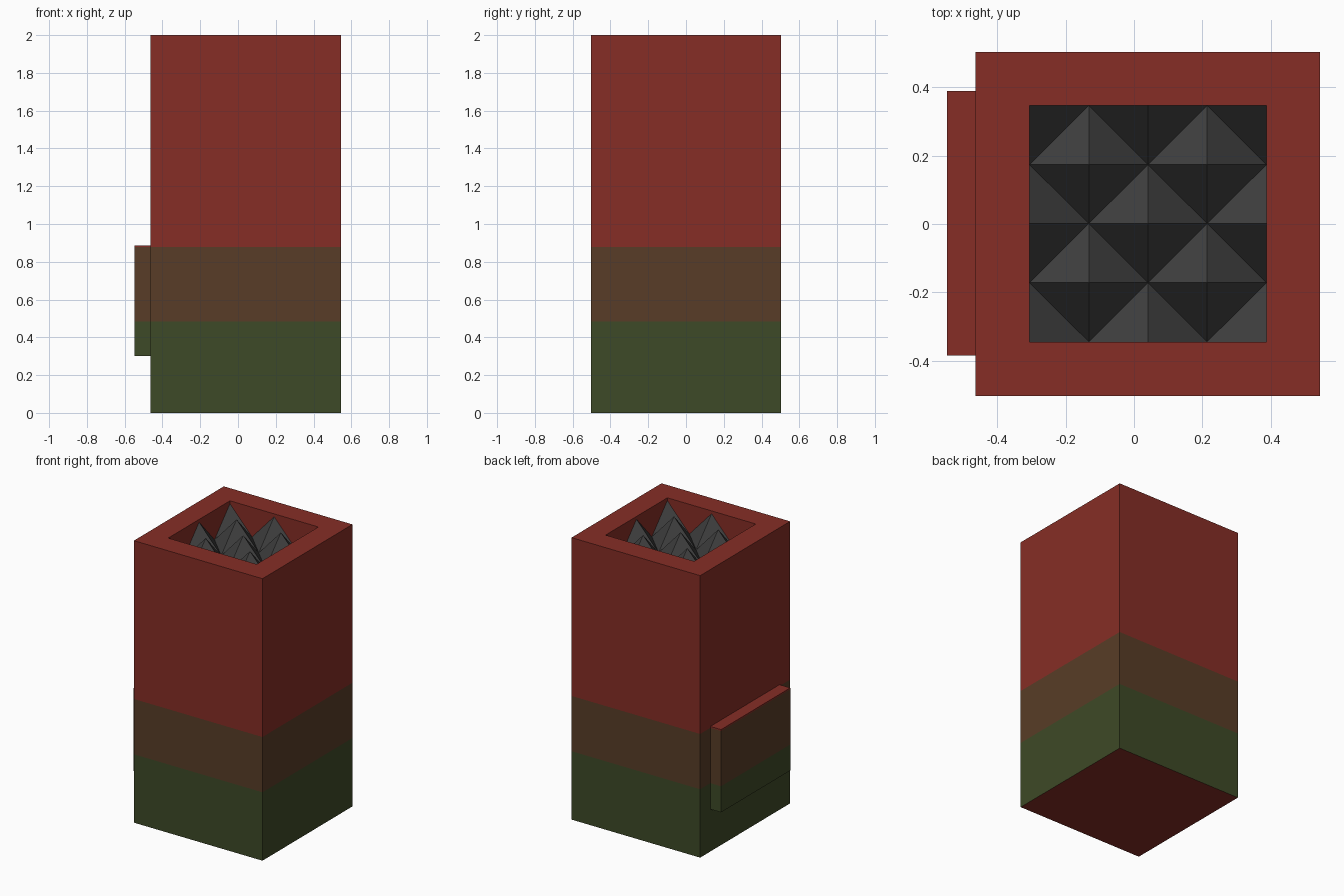
import bpy, bmesh

if "Cube" in bpy.data.objects:
    bpy.data.objects.remove(bpy.data.objects["Cube"])


def material(name, rgb):
    m = bpy.data.materials.new(name)
    m.diffuse_color = (*rgb, 1.0)
    m.use_nodes = True
    m.node_tree.nodes["Principled BSDF"].inputs["Base Color"].default_value = m.diffuse_color
    return m


RED = material("brick red", (0.236, 0.027, 0.019))
BROWN = material("earth brown", (0.098, 0.046, 0.020))
GREEN = material("moss green", (0.048, 0.067, 0.020))
GREY = material("dark grey", (0.051, 0.051, 0.051))

BAND_LOW, BAND_HIGH = 0.485, 0.877   # heights where the colour changes


def finish(bm, name, mats):
    bmesh.ops.recalc_face_normals(bm, faces=bm.faces)
    me = bpy.data.meshes.new(name)
    bm.to_mesh(me)
    bm.free()
    for m in mats:
        me.materials.append(m)
    ob = bpy.data.objects.new(name, me)
    bpy.context.collection.objects.link(ob)
    return ob


def ring(bm, rect, z):
    x0, x1, y0, y1 = rect
    return [bm.verts.new((x, y, z)) for x, y in ((x0, y0), (x1, y0), (x1, y1), (x0, y1))]


def loft(name, sections):
    """Closed rectangular loft; side walls get banded colours by height."""
    bm = bmesh.new()
    rings = [ring(bm, r, z) for r, z in sections]
    bm.faces.new(rings[0][::-1])
    for a, b in zip(rings, rings[1:]):
        for i in range(4):
            j = (i + 1) % 4
            bm.faces.new((a[i], a[j], b[j], b[i]))
    bm.faces.new(rings[-1])
    bm.normal_update()
    for f in bm.faces:
        z = f.calc_center_median().z
        if abs(f.normal.z) < 0.5:
            f.material_index = 2 if z < BAND_LOW else 1 if z < BAND_HIGH else 0
    return finish(bm, name, (RED, BROWN, GREEN))


# Hollow-topped pillar: outer walls, rim, recess walls, recess floor
OUTER = (-0.464, 0.545, -0.504, 0.504)
INNER = (-0.306, 0.388, -0.345, 0.347)
PEAK, VALLEY = 1.98, 1.79
loft("pillar", [(OUTER, 0), (OUTER, BAND_LOW), (OUTER, BAND_HIGH), (OUTER, 2.0),
                (INNER, 2.0), (INNER, VALLEY - 0.02)])

# Raised panel on the left side
PANEL = (-0.548, -0.463, -0.386, 0.390)
loft("side_panel", [(PANEL, 0.30), (PANEL, BAND_LOW), (PANEL, BAND_HIGH), (PANEL, 0.887)])

# Spiky filling: checkerboard of peaks and valleys, cells split valley to valley
bm = bmesh.new()
N = 4
x0, x1, y0, y1 = INNER
grid = [[bm.verts.new((x0 + (x1 - x0) * i / N, y0 + (y1 - y0) * j / N,
                       PEAK if (i + j) % 2 == 0 else VALLEY))
         for j in range(N + 1)] for i in range(N + 1)]
for i in range(N):
    for j in range(N):
        a, b, c, d = grid[i][j], grid[i + 1][j], grid[i + 1][j + 1], grid[i][j + 1]
        tris = ((a, b, d), (b, c, d)) if (i + j) % 2 == 0 else ((a, b, c), (a, c, d))
        for t in tris:
            bm.faces.new(t)
finish(bm, "spikes", (GREY,))
